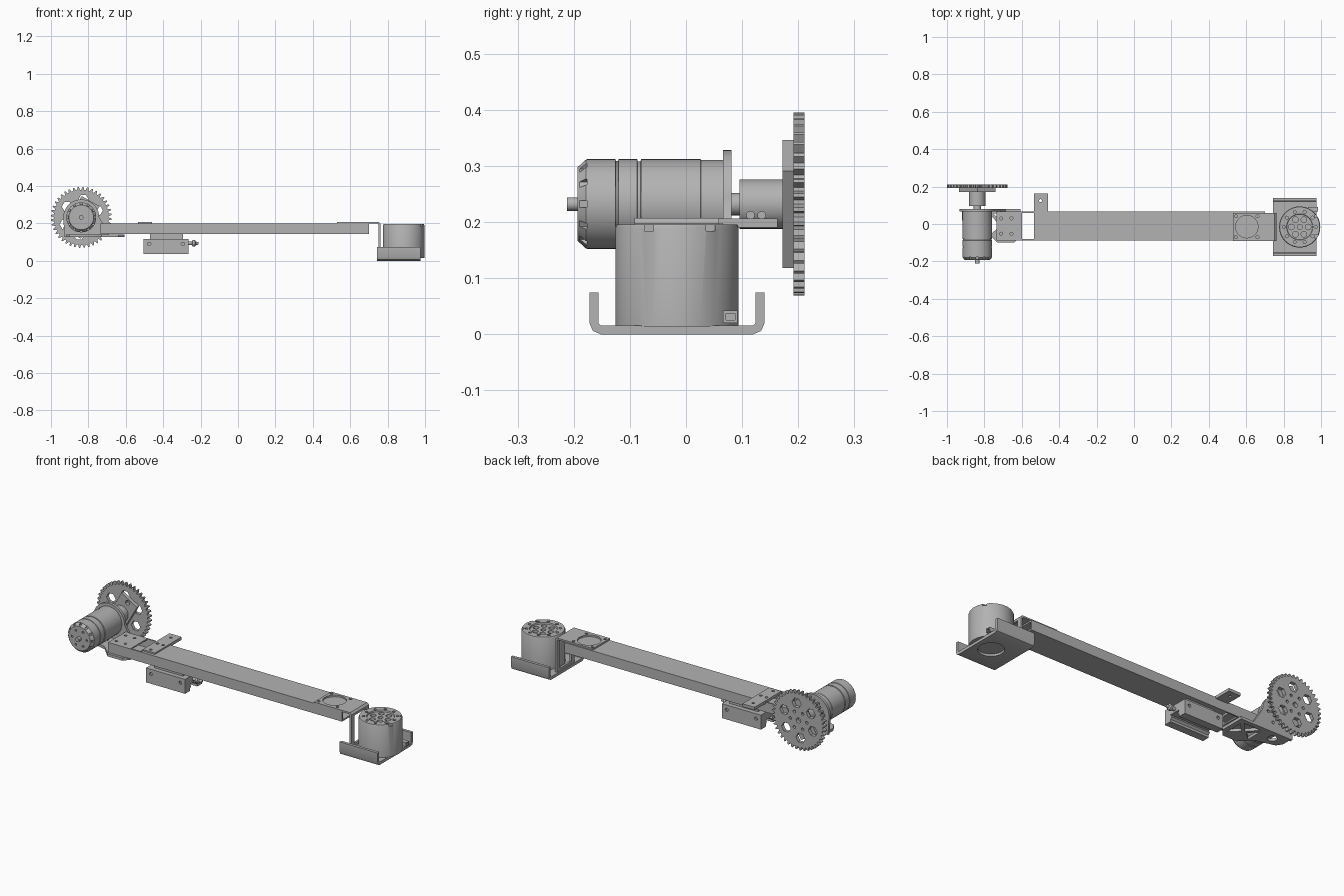
import bpy, bmesh, math
from mathutils import Vector

if "Cube" in bpy.data.objects:
    bpy.data.objects.remove(bpy.data.objects["Cube"], do_unlink=True)

grey = bpy.data.materials.new("machined grey")
grey.use_nodes = True
grey.diffuse_color = (0.45, 0.45, 0.45, 1)
grey.node_tree.nodes["Principled BSDF"].inputs["Base Color"].default_value = (0.45, 0.45, 0.45, 1)


def place(axis, u, v, w):
    return Vector({"x": (w, u, v), "y": (u, w, v), "z": (u, v, w)}[axis])


def circle(u, v, r, n=40, turn=0.0):
    return [(u + r * math.cos(turn + math.tau * i / n), v + r * math.sin(turn + math.tau * i / n)) for i in range(n)]


def rect(u0, u1, v0, v1):
    return [(u0, v0), (u1, v0), (u1, v1), (u0, v1)]


def add_prism(bm, pts, axis, a, b):
    lo = [bm.verts.new(place(axis, u, v, a)) for u, v in pts]
    hi = [bm.verts.new(place(axis, u, v, b)) for u, v in pts]
    faces = [bm.faces.new(lo), bm.faces.new(hi)]
    for i in range(len(pts)):
        j = (i + 1) % len(pts)
        faces.append(bm.faces.new((lo[i], lo[j], hi[j], hi[i])))
    bmesh.ops.recalc_face_normals(bm, faces=faces)


def finish(name, bm):
    mesh = bpy.data.meshes.new(name)
    bm.to_mesh(mesh)
    bm.free()
    mesh.materials.append(grey)
    obj = bpy.data.objects.new(name, mesh)
    bpy.context.scene.collection.objects.link(obj)
    return obj


def shade(obj):
    bpy.ops.object.select_all(action="DESELECT")
    obj.select_set(True)
    bpy.context.view_layer.objects.active = obj
    bpy.ops.object.shade_smooth_by_angle(angle=math.radians(30))


def part(name, pts, axis, a, b, cuts=()):
    """Extrude an outline, then cut away a list of (outline, axis, from, to)."""
    bm = bmesh.new()
    add_prism(bm, pts, axis, a, b)
    obj = finish(name, bm)
    carve(obj, cuts)
    shade(obj)
    return obj


def carve(obj, cuts):
    for cut in cuts:
        bm = bmesh.new()
        add_prism(bm, *cut)
        cutter = finish("cutter", bm)
        cutter.hide_render = True
        mod = obj.modifiers.new("cut", "BOOLEAN")
        mod.operation, mod.solver, mod.object = "DIFFERENCE", "EXACT", cutter
        bpy.context.view_layer.objects.active = obj
        bpy.ops.object.modifier_apply(modifier=mod.name)
        bpy.data.objects.remove(cutter, do_unlink=True)


def lathe(name, profile, axis, u, v, cuts=(), n=48):
    """Turn a list of (position, radius) about an axis through u, v."""
    bm = bmesh.new()
    rings = [[bm.verts.new(place(axis, p, q, w)) for p, q in circle(u, v, r, n)] for w, r in profile]
    bm.faces.new(rings[0])
    bm.faces.new(rings[-1])
    for lo, hi in zip(rings, rings[1:]):
        for i in range(n):
            j = (i + 1) % n
            bm.faces.new((lo[i], lo[j], hi[j], hi[i]))
    bmesh.ops.recalc_face_normals(bm, faces=bm.faces)
    obj = finish(name, bm)
    carve(obj, cuts)
    shade(obj)
    return obj


def bolt_holes(u, v, ring, r, count, axis, a, b, turn=0.0):
    return [(circle(p, q, r, 12), axis, a, b) for p, q in circle(u, v, ring, count, turn)]


MX, MZ = -0.838, 0.232     # drive motor axis
PX, PY = 0.886, -0.016     # joint motor axis

# Arm: hollow square tube, cut open near the left end
arm_cuts = [(rect(-0.08, 0.058, 0.15, 0.19), "x", -0.8, 0.8),
            (rect(-0.6, -0.535, -0.08, 0.058), "z", 0.1, 0.25)]
arm_cuts += [(circle(x, y, 0.008, 12), "z", 0.17, 0.25)
             for x in (-0.71, -0.655) for y in (-0.052, 0.03)]
part("arm_tube", rect(-0.088, 0.066, 0.142, 0.198), "x", -0.735, 0.7, arm_cuts)

# Cross plate on the arm
part("cross_plate", rect(-0.535, -0.46, -0.072, 0.163), "z", 0.19, 0.206,
     [(circle(x, y, 0.008, 12), "z", 0.18, 0.22)
      for x, y in ((-0.5, 0.125), (-0.5, -0.05), (-0.45 - 0.03, 0.03), (-0.515, 0.03))])

# Linear carriage below the arm, with mounting block and grease nipple
part("carriage_spacer", rect(-0.47, -0.295, 0.112, 0.143), "y", -0.06, 0.04)
groove = [(-0.042, 0.03), (0.022, 0.03), (0.022, 0.05), (0.012, 0.06), (0.022, 0.075),
          (-0.042, 0.075), (-0.032, 0.06), (-0.042, 0.05)]
carriage_cuts = [(groove, "x", -0.6, -0.2)]
carriage_cuts += [(circle(x, 0.09, 0.009, 12), "y", a, a + 0.02)
                  for x in (-0.475, -0.295) for a in (-0.095, 0.055)]
part("carriage", rect(-0.505, -0.265, 0.037, 0.117), "y", -0.085, 0.065, carriage_cuts)
lathe("grease_nipple", [(-0.268, 0.01), (-0.245, 0.01), (-0.243, 0.017), (-0.23, 0.017),
                        (-0.225, 0.009), (-0.21, 0.006)], "x", -0.012, 0.093, n=16)

# Drive motor bracket: base with lightening holes and a round-topped wall
base = [(-0.92, 0.08), (-0.607, 0.08), (-0.607, -0.06), (-0.64, -0.1), (-0.73, -0.1),
        (-0.79, -0.04), (-0.9, -0.01), (-0.92, 0.02)]
part("bracket_base", base, "z", 0.126, 0.141,
     [([(-0.75, 0.055), (-0.65, 0.055), (-0.7, 0.0)], "z", 0.1, 0.2),
      ([(-0.76, 0.04), (-0.715, -0.01), (-0.76, -0.05)], "z", 0.1, 0.2),
      ([(-0.635, 0.04), (-0.635, -0.06), (-0.685, -0.01)], "z", 0.1, 0.2),
      (circle(-0.845, 0.03, 0.025, 24), "z", 0.1, 0.2)])
arch = [(MX + 0.096 * math.cos(t), MZ + 0.096 * math.sin(t)) for t in (math.pi * i / 24 for i in range(25))]
wall = arch + [(MX - 0.09, 0.126), (MX + 0.15, 0.126), (MX + 0.15, 0.141)]
part("bracket_wall", wall, "y", 0.066, 0.081,
     bolt_holes(MX, MZ, 0.06, 0.008, 6, "y", 0.05, 0.1))

# Drive motor body with grooves, front vents and shafts
vents = []
for i in range(12):
    t = math.tau * i / 12
    out, side = Vector((math.cos(t), math.sin(t))), Vector((-math.sin(t), math.cos(t)))
    mid = Vector((MX, MZ))
    corners = [mid + out * r + side * s for r, s in ((0.069, -0.006), (0.09, -0.006), (0.09, 0.006), (0.069, 0.006))]
    vents.append(([tuple(c) for c in corners], "y", -0.21, -0.176))
vents += bolt_holes(MX, MZ, 0.045, 0.006, 6, "y", -0.21, -0.185)
lathe("drive_motor", [(-0.193, 0.066), (-0.178, 0.08), (-0.126, 0.08), (-0.125, 0.077), (-0.121, 0.077),
                      (-0.12, 0.08), (-0.087, 0.08), (-0.086, 0.076), (-0.081, 0.076), (-0.08, 0.08),
                      (0.026, 0.08), (0.027, 0.079), (0.066, 0.079)], "y", MX, MZ, vents)
lathe("rear_shaft", [(-0.212, 0.012), (-0.19, 0.012)], "y", MX, MZ, n=20)
lathe("drive_shaft", [(0.06, 0.02), (0.1, 0.02)], "y", MX, MZ, n=24)

# Hub with set screw holes, tilted hub bar
lathe("gear_hub", [(0.095, 0.044), (0.173, 0.044)], "y", MX, MZ,
      [(circle(y, 0.212, 0.007, 12), "x", -0.82, -0.7) for y in (0.115, 0.135)], n=32)
tilt = math.radians(30)
bar = [(MX + l * math.sin(tilt) + w * math.cos(tilt), MZ + l * math.cos(tilt) - w * math.sin(tilt))
       for l, w in ((-0.1, -0.055), (-0.1, 0.055), (0.1, 0.055), (0.1, -0.055))]
part("hub_bar", bar, "y", 0.172, 0.192,
     bolt_holes(MX, MZ, 0.08, 0.013, 2, "y", 0.1, 0.25, math.pi / 2 - tilt))

# Spur gear
teeth, outline = 40, []
for i in range(teeth):
    for step, r in ((0.0, 0.147), (0.3, 0.147), (0.5, 0.163), (0.75, 0.163)):
        t = math.tau * (i + step) / teeth
        outline.append((MX + r * math.cos(t), MZ + r * math.sin(t)))
gear_cuts = [(circle(p, q, 0.028, 6), "y", 0.15, 0.25) for p, q in circle(MX, MZ, 0.095, 6, 0.4)]
gear_cuts += bolt_holes(MX, MZ, 0.05, 0.008, 6, "y", 0.15, 0.25)
gear_cuts.append((circle(MX, MZ, 0.014, 20), "y", 0.15, 0.25))
part("spur_gear", outline, "y", 0.192, 0.211, gear_cuts)

# End bracket: bent sheet from the arm top down to the tray
sheet = [(0.53, 0.198), (0.745, 0.198), (0.75, 0.193), (0.75, 0.0), (0.762, 0.0),
         (0.762, 0.197), (0.752, 0.207), (0.53, 0.207)]
sheet_cuts = [(circle(0.603, -0.014, 0.06), "z", 0.19, 0.22), (rect(-0.066, 0.034, 0.03, 0.185), "x", 0.7, 0.8)]
sheet_cuts += [(circle(x, y, 0.008, 12), "z", 0.19, 0.22) for x in (0.545, 0.66) for y in (-0.07, 0.042)]
part("end_bracket", sheet, "y", -0.092, 0.059, sheet_cuts)

# Tray: rounded channel with a round opening
half = [(0.156, 0.074), (0.156, 0.02), (0.15, 0.006), (0.136, 0.0)]
inner = [(0.136, 0.016), (0.14, 0.02), (0.14, 0.074)]
tray = [(PY + u, v) for u, v in half] + [(PY - u, v) for u, v in reversed(half)]
tray += [(PY - u, v) for u, v in reversed(inner)] + [(PY + u, v) for u, v in inner]
part("tray", tray, "x", 0.744, 0.976, [(circle(PX, PY, 0.065), "z", -0.1, 0.012)])

# Joint motor: cylinder with a recessed, spoked top and a side connector
top_cuts = [(circle(p, q, 0.015, 16), "z", 0.165, 0.25) for p, q in circle(PX, PY, 0.045, 6)]
top_cuts += bolt_holes(PX, PY, 0.085, 0.008, 10, "z", 0.18, 0.25)
top_cuts.append((circle(PX, PY, 0.013, 20), "z", 0.165, 0.25))
top_cuts += [(rect(PY + u - 0.008, PY + u + 0.008, 0.184, 0.21), "x", 0.965, 1.1) for u in (-0.05, 0.06)]
lathe("joint_motor", [(0.014, 0.11), (0.19, 0.11), (0.196, 0.107), (0.196, 0.07),
                      (0.188, 0.068), (0.188, 0.001)], "z", PX, PY, top_cuts)
part("connector", rect(0.066, 0.092, 0.02, 0.042), "x", 0.93, 0.985,
     [(rect(0.071, 0.087, 0.025, 0.037), "x", 0.975, 1.0)])
